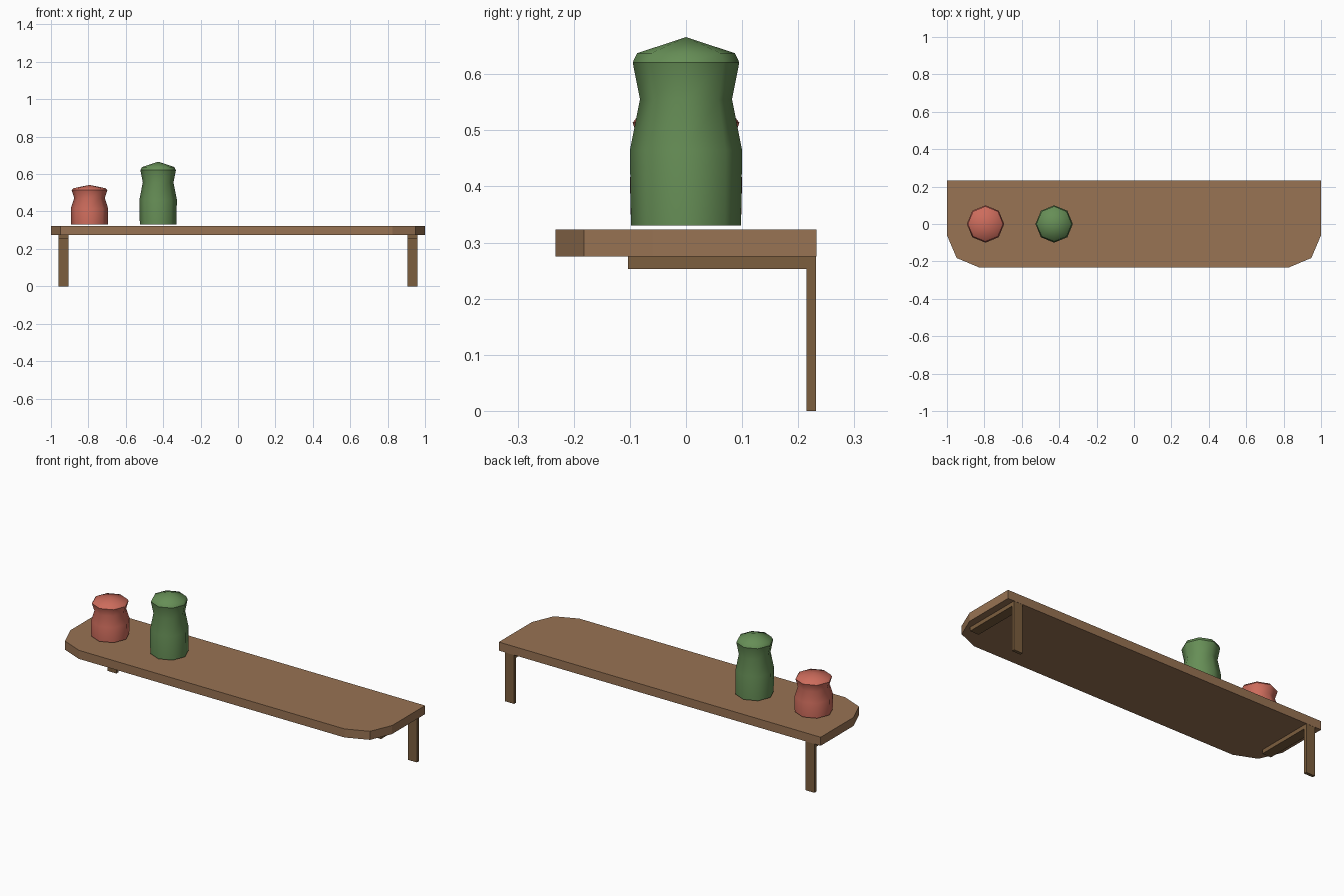
import bpy, bmesh, math

if "Cube" in bpy.data.objects:
    bpy.data.objects.remove(bpy.data.objects["Cube"])


def material(name, srgb):
    m = bpy.data.materials.new(name)
    m.diffuse_color = [((c / 255 + 0.055) / 1.055) ** 2.4 for c in srgb] + [1]
    m.use_nodes = True
    m.node_tree.nodes["Principled BSDF"].inputs["Base Color"].default_value = m.diffuse_color
    return m


board_wood = material("board wood", (152, 115, 83))
bracket_wood = material("bracket wood", (124, 94, 62))
red = material("red glaze", (205, 108, 92))
green = material("green glaze", (102, 142, 86))


def finish(bm, name, mat):
    bmesh.ops.recalc_face_normals(bm, faces=bm.faces)
    me = bpy.data.meshes.new(name)
    bm.to_mesh(me)
    bm.free()
    me.materials.append(mat)
    ob = bpy.data.objects.new(name, me)
    bpy.context.collection.objects.link(ob)
    return ob


def prism(name, points, depth, mat):
    """Extrude a closed 3D outline along the depth vector."""
    bm = bmesh.new()
    face = bm.faces.new([bm.verts.new(p) for p in points])
    ext = bmesh.ops.extrude_face_region(bm, geom=[face])
    moved = [v for v in ext["geom"] if isinstance(v, bmesh.types.BMVert)]
    bmesh.ops.translate(bm, verts=moved, vec=depth)
    return finish(bm, name, mat)


# Shelf board with clipped front corners
half = [(1, 0.233), (1, -0.06), (0.948, -0.182), (0.826, -0.233)]
outline = half + [(-x, y) for x, y in reversed(half)]
prism("shelf_board", [(x, y, 0.275) for x, y in outline], (0, 0, 0.048), board_wood)

# L-shaped brackets under both ends
ell = [(0.232, 0), (0.232, 0.275), (-0.103, 0.275), (-0.103, 0.253),
       (0.215, 0.253), (0.215, 0)]
for side, x in (("left", -0.961), ("right", 0.906)):
    prism(side + "_bracket", [(x, y, z) for y, z in ell], (0.055, 0, 0), bracket_wood)


def lathe(name, profile, x, height, mat, sides=8):
    """Closed eight-sided turned shape; profile is (radius, relative z)."""
    bm = bmesh.new()
    rings = []
    for r, z in profile:
        rings.append([bm.verts.new((x + r * math.cos(math.tau * i / sides),
                                    r * math.sin(math.tau * i / sides),
                                    0.33 + z * height)) for i in range(sides)])
    for a, b in zip(rings, rings[1:]):
        for i in range(sides):
            j = (i + 1) % sides
            bm.faces.new((a[i], a[j], b[j], b[i])).smooth = True
    bm.faces.new(rings[0])
    # shallow pointed or flat top
    if profile[-1][0] < 0.001:
        bmesh.ops.remove_doubles(bm, verts=rings[-1], dist=0.001)
    else:
        bm.faces.new(rings[-1])
    return finish(bm, name, mat)


# Jars: waisted body and low pointed lid
body = [(0.098, 0), (0.1, 0.40), (0.082, 0.67), (0.095, 0.866)]
lid = [(0.095, 0.866), (0.087, 0.915), (0.0, 1.0)]
for label, x, height, mat in (("short", -0.794, 0.212, red), ("tall", -0.427, 0.336, green)):
    lathe(label + "_jar_body", body, x, height, mat)
    lathe(label + "_jar_lid", lid, x, height, mat)
